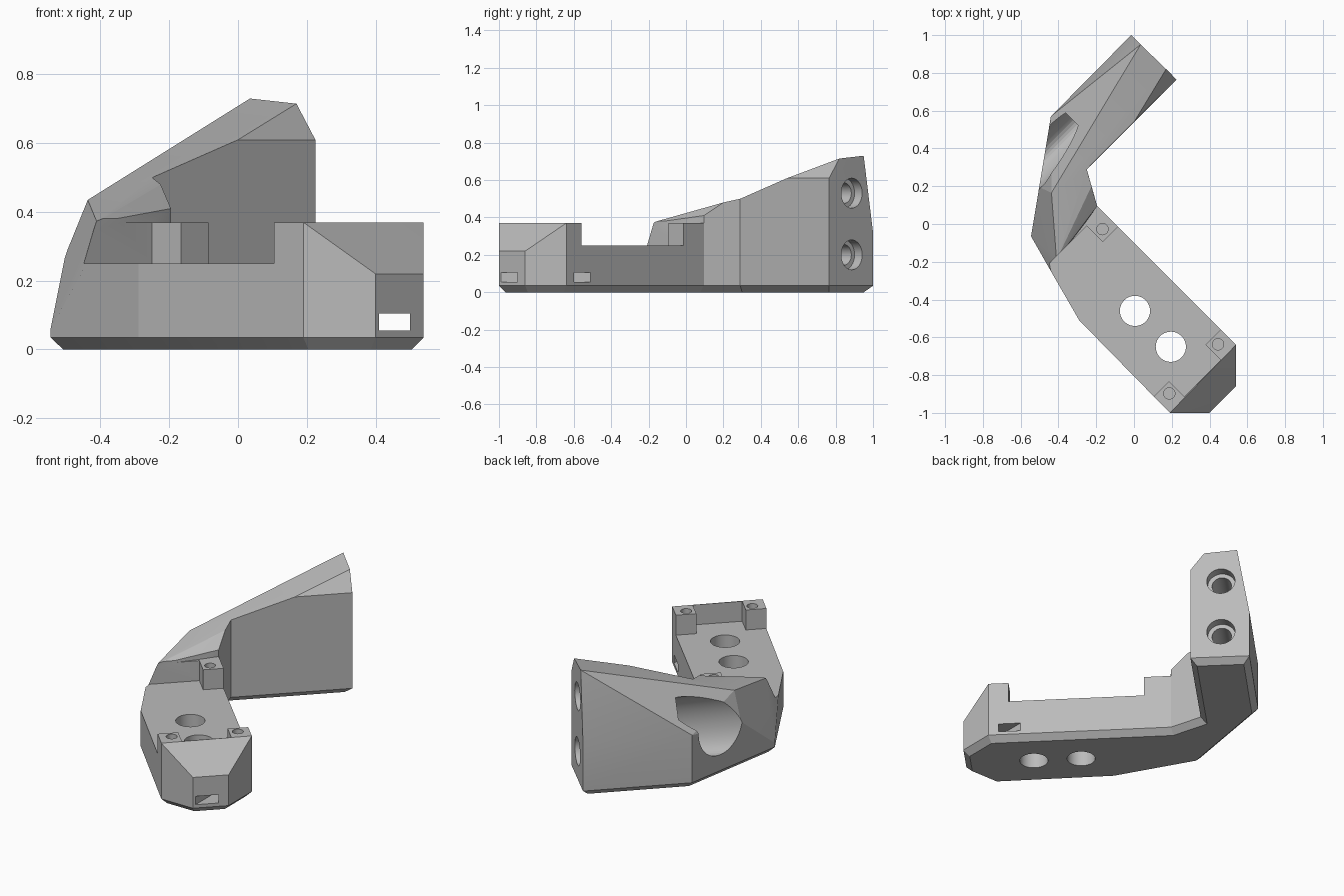
import bpy, bmesh, math
from mathutils import Vector, Matrix

old = bpy.data.objects.get("Cube")
if old:
    bpy.data.objects.remove(old, do_unlink=True)

grey = bpy.data.materials.new("plain grey")
grey.use_nodes = True
grey.diffuse_color = (0.5, 0.5, 0.5, 1)
grey.node_tree.nodes["Principled BSDF"].inputs["Base Color"].default_value = (0.5, 0.5, 0.5, 1)

CHAMFER = 0.035
TURN = Matrix.Rotation(math.radians(-45), 4, 'Z')   # local x runs along the base

# Plan outline, clockwise seen from above
plan = {
    "tip": (-0.015, 1.0), "corner": (0.225, 0.765), "inner": (-0.25, 0.29),
    "neck": (-0.195, 0.095), "end_a": (0.54, -0.64), "end_b": (0.54, -0.86),
    "end_c": (0.40, -1.0), "end_d": (0.19, -1.0), "side": (-0.29, -0.51),
    "elbow": (-0.545, -0.065), "mid": (-0.502, 0.195), "shoulder": (-0.44, 0.57),
}


def inset_outline(points, d):
    """Mitred inset of a clockwise outline."""
    out = {}
    names = list(points)
    for i, name in enumerate(names):
        p = Vector(points[name])
        a = (p - Vector(points[names[i - 1]])).normalized()
        b = (Vector(points[names[(i + 1) % len(names)]]) - p).normalized()
        na, nb = Vector((a.y, -a.x)), Vector((b.y, -b.x))
        out[name] = p + (na + nb) * (d / (1 + na.dot(nb)))
    return out


foot = inset_outline(plan, CHAMFER)


def finish(bm, name):
    bmesh.ops.recalc_face_normals(bm, faces=bm.faces)
    mesh = bpy.data.meshes.new(name)
    bm.to_mesh(mesh)
    bm.free()
    mesh.materials.append(grey)
    obj = bpy.data.objects.new(name, mesh)
    bpy.context.scene.collection.objects.link(obj)
    return obj


def solid(name, corners, upper):
    """Convex block with a chamfered foot on the named plan corners."""
    pts = [(*foot[c], 0) for c in corners] + [(*plan[c], CHAMFER) for c in corners]
    bm = bmesh.new()
    for p in pts + upper:
        bm.verts.new(p)
    res = bmesh.ops.convex_hull(bm, input=bm.verts[:])
    loose = [v for v in bm.verts if not v.link_faces]
    bmesh.ops.delete(bm, geom=loose, context='VERTS')
    bmesh.ops.dissolve_limit(bm, angle_limit=0.01, verts=bm.verts[:], edges=bm.edges[:])
    return finish(bm, name)


def at(corner, z):
    return (*plan[corner], z)


def box(lo, hi, frame=Matrix.Identity(4)):
    bm = bmesh.new()
    bmesh.ops.create_cube(bm, size=1)
    for v in bm.verts:
        v.co = frame @ Vector([(l + h) / 2 + c * (h - l) for l, h, c in zip(lo, hi, v.co)])
    return finish(bm, "box_cutter")


def rod(matrix, r, length, stretch=1):
    """Cylinder along the local z of matrix, stretched across local y."""
    bm = bmesh.new()
    bmesh.ops.create_cone(bm, cap_ends=True, segments=40, radius1=r, radius2=r, depth=length)
    bmesh.ops.transform(bm, matrix=matrix @ Matrix.Diagonal((1, stretch, 1, 1)), verts=bm.verts)
    return finish(bm, "rod_cutter")


def combine(target, other, operation):
    mod = target.modifiers.new("join", 'BOOLEAN')
    mod.operation, mod.object, mod.solver = operation, other, 'EXACT'
    graph = bpy.context.evaluated_depsgraph_get()
    mesh = bpy.data.meshes.new_from_object(target.evaluated_get(graph))
    target.modifiers.clear()
    target.data = mesh
    bpy.data.objects.remove(other, do_unlink=True)


# Base with sloping nose
shelf_edge, shelf_low = (-0.41, -0.19, 0.37), (-0.44, -0.25, 0.25)
body = solid("angled_bracket",
             ["neck", "end_a", "end_b", "end_c", "end_d", "side", "elbow"],
             [at("neck", 0.37), at("end_a", 0.37), at("end_d", 0.37), at("end_b", 0.22),
              at("end_c", 0.22), at("side", 0.37), at("elbow", 0.06), shelf_edge, shelf_low,
              (-0.35, 0.05, 0.3), (-0.35, 0.05, 0.05)])

# Elbow between base and upright arm
crest = (-0.437, 0.165, 0.435)
elbow = solid("elbow_block", ["shoulder", "inner", "neck", "elbow", "mid"],
              [at("shoulder", 0.32), at("mid", 0.275), at("elbow", 0.06), at("inner", 0.5),
               (-0.225, 0.2, 0.48), at("neck", 0.41), (-0.3, -0.01, 0.41),
               crest, shelf_edge, shelf_low])

# Upright arm with a faceted roof
arm = solid("arm_block", ["tip", "corner", "inner", "mid", "shoulder"],
            [at("tip", 0.32), (0.035, 0.95, 0.73), (0.17, 0.82, 0.715), at("corner", 0.61),
             (0, 0.54, 0.61), at("inner", 0.5), crest, at("mid", 0.275), at("shoulder", 0.32)])
combine(body, elbow, 'UNION')
combine(body, arm, 'UNION')

# Recess in the base, leaving three corner posts
for lo, hi in (((-0.05, -0.8), (0.72, 0.1)),
               ((-0.17, -0.8), (-0.04, -0.184)),
               ((0.71, -0.458), (0.834, -0.184))):
    combine(body, box((*lo, 0.25), (*hi, 0.6), TURN), 'DIFFERENCE')

# Cable slot through the nose
combine(body, box((0.41, -1.2, 0.055), (0.50, -0.3, 0.105)), 'DIFFERENCE')

# Floor holes and post screw holes
for x, y in ((0.005, -0.46), (0.195, -0.65)):
    combine(body, rod(Matrix.Translation((x, y, 0.1)), 0.08, 0.6), 'DIFFERENCE')
for x, y in ((-0.167, -0.027), (0.445, -0.637), (0.187, -0.897)):
    combine(body, rod(Matrix.Translation((x, y, 0.35)), 0.03, 0.2), 'DIFFERENCE')


def along_arm(s, v, z):
    return TURN @ Matrix.Translation((s, v, z)) @ Matrix.Rotation(math.radians(90), 4, 'X')


# Access pocket behind the arm, then counterbored bolt holes in its end
combine(body, rod(along_arm(-0.585, -0.12, 0.31), 0.1, 0.56, 1.8), 'DIFFERENCE')
for z in (0.2, 0.53):
    combine(body, rod(along_arm(-0.555, 0.7, z), 0.08, 0.12), 'DIFFERENCE')
    combine(body, rod(along_arm(-0.555, 0.6, z), 0.055, 0.4), 'DIFFERENCE')

body.name = "angled_bracket"
bpy.ops.object.select_all(action='DESELECT')
body.select_set(True)
bpy.context.view_layer.objects.active = body
bpy.ops.object.shade_smooth_by_angle(angle=math.radians(12))
